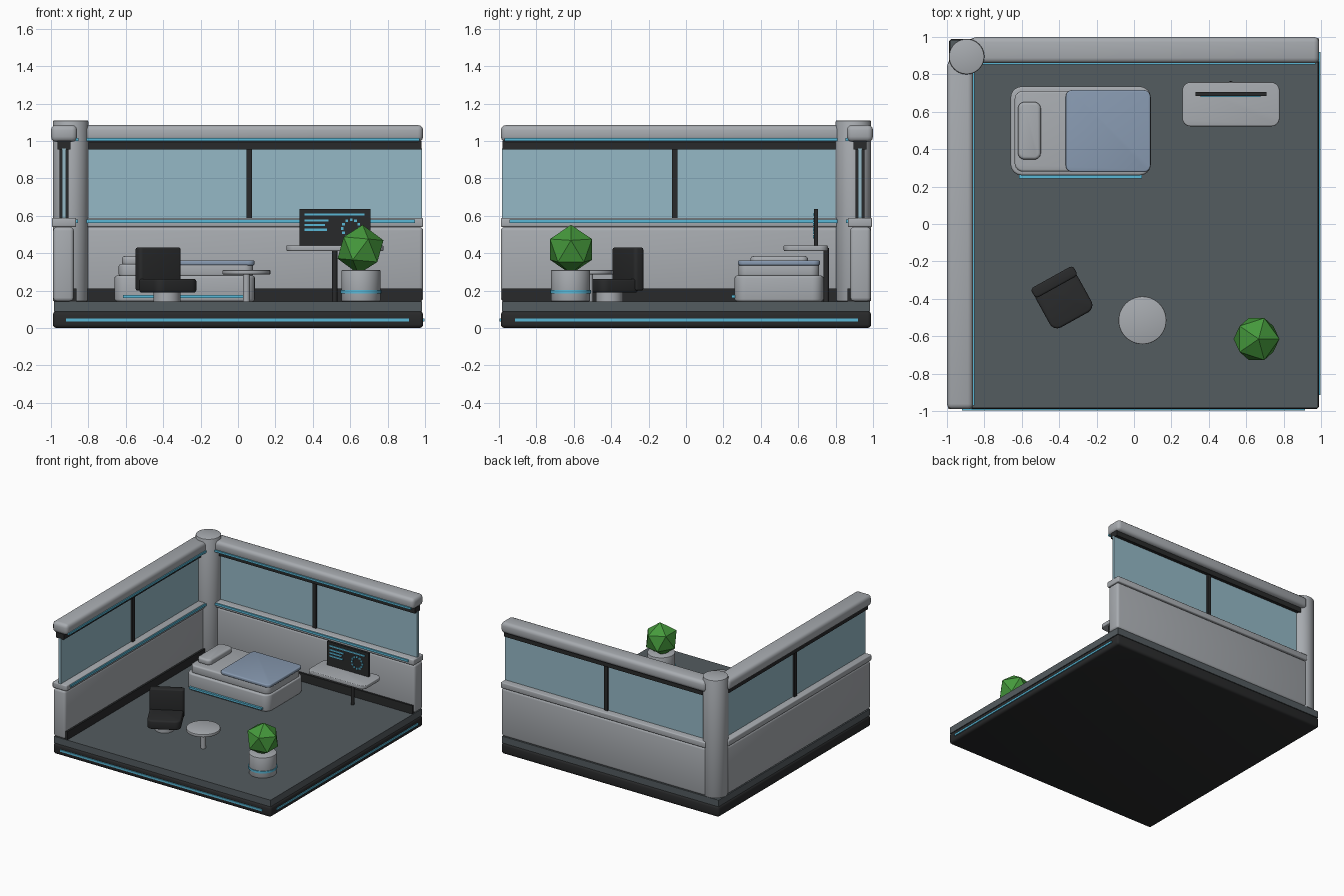
import bpy, bmesh, math
from mathutils import Matrix, Vector

if "Cube" in bpy.data.objects:
    bpy.data.objects.remove(bpy.data.objects["Cube"])


def material(name, rgb):
    m = bpy.data.materials.new(name)
    m.use_nodes = True
    m.diffuse_color = (*rgb, 1)
    m.node_tree.nodes["Principled BSDF"].inputs["Base Color"].default_value = (*rgb, 1)
    return m


GREY = material("pale grey", (0.39, 0.41, 0.435))
DARK = material("charcoal", (0.022, 0.023, 0.024))
FLOOR = material("slate floor", (0.088, 0.106, 0.115))
CYAN = material("cyan light", (0.1, 0.48, 0.68))
GLASS = material("blue glass", (0.3, 0.485, 0.565))
BLUE = material("blanket blue", (0.246, 0.323, 0.44))
GREEN = material("leaf green", (0.06, 0.32, 0.045))


def finish(bm, name, mat, matrix=Matrix(), smooth=True):
    mesh = bpy.data.meshes.new(name)
    bm.to_mesh(mesh)
    bm.free()
    mesh.materials.append(mat)
    ob = bpy.data.objects.new(name, mesh)
    bpy.context.collection.objects.link(ob)
    ob.matrix_world = matrix
    if smooth:
        bpy.ops.object.select_all(action="DESELECT")
        ob.select_set(True)
        bpy.context.view_layer.objects.active = ob
        bpy.ops.object.shade_smooth_by_angle(angle=math.radians(35))


def block(name, x, y, z, mat, corner=0, edge=0, matrix=Matrix()):
    """Box from ranges; corner rounds the upright edges, edge softens the rest."""
    bm = bmesh.new()
    bmesh.ops.create_cube(bm, size=1)
    for v in bm.verts:
        v.co = Vector([(a + b) / 2 + c * (b - a) for c, (a, b) in zip(v.co, (x, y, z))])
    if corner:
        upright = [e for e in bm.edges if abs(e.verts[0].co.z - e.verts[1].co.z) > 1e-4]
        bmesh.ops.bevel(bm, geom=upright, offset=corner, segments=6, profile=0.5, affect="EDGES")
    if edge:
        bm.normal_update()
        sharp = [e for e in bm.edges if e.calc_face_angle(0) > 1]
        bmesh.ops.bevel(bm, geom=sharp, offset=edge, segments=3, profile=0.5, affect="EDGES")
    finish(bm, name, mat, matrix, bool(corner or edge))


def cylinder(name, x, y, z, r, mat, edge=0, sides=40):
    bm = bmesh.new()
    bmesh.ops.create_cone(bm, cap_ends=True, segments=sides, radius1=r, radius2=r,
                          depth=z[1] - z[0], matrix=Matrix.Translation((x, y, sum(z) / 2)))
    if edge:
        bm.normal_update()
        rims = [e for e in bm.edges if e.calc_face_angle(0) > 1]
        bmesh.ops.bevel(bm, geom=rims, offset=edge, segments=2, profile=0.5, affect="EDGES")
    finish(bm, name, mat)


# Base and floor
R = (-0.99, 0.99)
block("base", R, R, (0, 0.09), DARK, edge=0.02)
block("floor", (-0.985, 0.985), (-0.985, 0.985), (0.088, 0.142), FLOOR)
block("base_light_front", (-0.92, 0.915), (-0.997, -0.98), (0.036, 0.052), CYAN)
block("base_light_side", (0.98, 0.997), (-0.915, 0.92), (0.036, 0.052), CYAN)

# Wall layers: name, run, depth from the outside, height, material, edge
LAYERS = [
    ("panel", (-0.87, 0.99), (0.012, 0.122), (0.142, 0.54), GREY, 0.02),
    ("skirting", (-0.86, 0.98), (0.1, 0.137), (0.142, 0.21), DARK, 0),
    ("sill", (-0.87, 0.99), (0.005, 0.135), (0.54, 0.588), GREY, 0.008),
    ("sill_light", (-0.87, 0.945), (0.13, 0.145), (0.562, 0.58), CYAN, 0),
    ("glass", (-0.87, 0.985), (0.06, 0.08), (0.58, 0.96), GLASS, 0),
    ("mullion", (0.045, 0.075), (0.045, 0.095), (0.58, 0.96), DARK, 0),
    ("rail", (-0.87, 0.98), (0.034, 0.104), (0.955, 1.0), DARK, 0),
    ("cap", (-0.87, 0.99), (0, 0.14), (0.995, 1.085), GREY, 0.028),
    ("cap_light", (-0.83, 0.97), (0.13, 0.147), (1.0, 1.016), CYAN, 0),
]
for part, run, (near, far), z, mat, edge in LAYERS:
    block("back_wall_" + part, run, (1 - far, 1 - near), z, mat, edge=edge)
    block("side_wall_" + part, (near - 1, far - 1), (-run[1], -run[0]), z, mat, edge=edge)
cylinder("corner_post", -0.895, 0.895, (0.142, 1.11), 0.095, GREY, 0.008)

# Bed
block("bed_base", (-0.66, 0.09), (0.26, 0.735), (0.142, 0.28), GREY, 0.06, 0.012)
block("mattress", (-0.638, 0.08), (0.28, 0.712), (0.275, 0.342), GREY, 0.045, 0.012)
block("blanket", (-0.365, 0.088), (0.278, 0.716), (0.335, 0.362), BLUE, 0.035, 0.008)
block("pillow", (-0.62, -0.498), (0.345, 0.652), (0.335, 0.384), GREY, 0.035, 0.015)
block("bed_light", (-0.615, 0.042), (0.243, 0.262), (0.16, 0.176), CYAN)

# Desk and screen
block("desk_top", (0.258, 0.778), (0.522, 0.758), (0.412, 0.442), GREY, 0.045, 0.006)
cylinder("desk_leg", 0.517, 0.75, (0.142, 0.428), 0.014, DARK, sides=16)
block("screen", (0.33, 0.708), (0.685, 0.705), (0.442, 0.637), DARK)
for i, (end, z) in enumerate([(0.676, 0.607), (0.485, 0.575), (0.465, 0.55), (0.475, 0.525)]):
    block(f"screen_line_{i}", (0.355, end), (0.68, 0.686), (z - 0.006, z + 0.006), CYAN)
for i in range(12):
    a = math.tau * i / 12
    cx, cz = 0.605 + 0.047 * math.cos(a), 0.532 + 0.047 * math.sin(a)
    block(f"screen_dot_{i}", (cx - 0.007, cx + 0.007), (0.68, 0.686),
          (cz - 0.007, cz + 0.007), CYAN)

# Swivel chair
turn = Matrix.Translation((-0.38, -0.41, 0)) @ Matrix.Rotation(math.radians(29), 4, "Z")
cylinder("chair_foot", -0.38, -0.41, (0.142, 0.195), 0.072, GREY)
block("chair_seat", (-0.122, 0.132), (-0.12, 0.12), (0.19, 0.262), DARK, 0.045, 0.012, turn)
block("chair_back", (-0.122, 0.137), (0.08, 0.14), (0.2, 0.43), DARK, 0.02, 0.01, turn)

# Side table
cylinder("table_top", 0.045, -0.515, (0.286, 0.31), 0.128, GREY, 0.005)
cylinder("table_leg", 0.045, -0.515, (0.142, 0.29), 0.019, GREY, sides=20)

# Potted plant
cylinder("pot", 0.657, -0.617, (0.142, 0.31), 0.104, GREY, 0.005)
cylinder("pot_band", 0.657, -0.617, (0.184, 0.202), 0.109, CYAN)
leaf = bmesh.new()
bmesh.ops.create_icosphere(leaf, subdivisions=1, radius=0.132)
finish(leaf, "foliage", GREEN, Matrix.Translation((0.655, -0.615, 0.42))
       @ Matrix.Rotation(math.radians(5), 4, "Y") @ Matrix.Rotation(math.radians(72), 4, "Z"),
       smooth=False)
